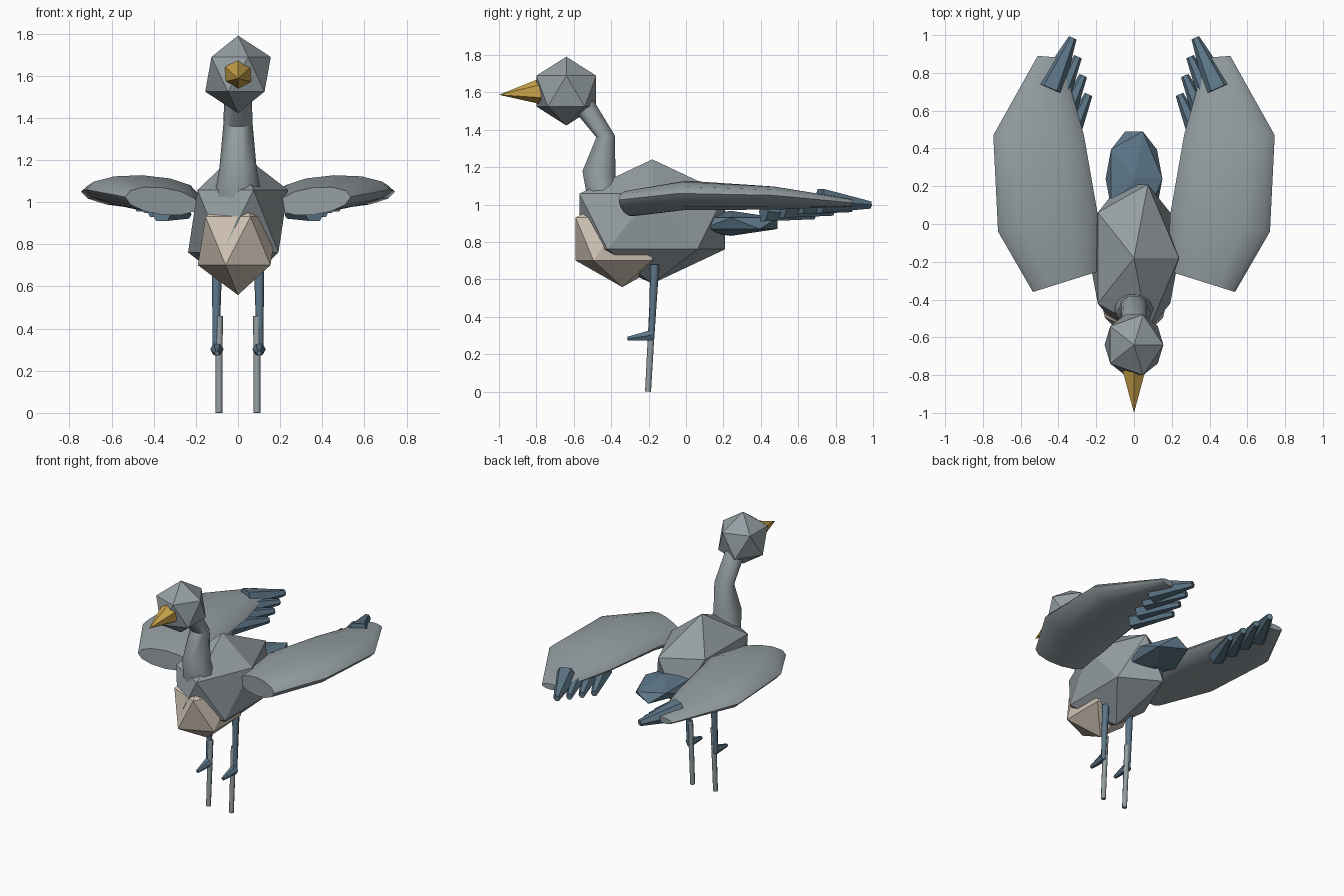
import bpy, bmesh, math
from mathutils import Vector

cube = bpy.data.objects.get("Cube")
if cube:
    bpy.data.objects.remove(cube, do_unlink=True)


def material(name, rgb):
    mat = bpy.data.materials.new(name)
    mat.use_nodes = True
    mat.diffuse_color = (*rgb, 1)
    mat.node_tree.nodes["Principled BSDF"].inputs["Base Color"].default_value = (*rgb, 1)
    return mat


GREY = material("feather grey", (0.30, 0.345, 0.365))
BLUE = material("slate blue", (0.11, 0.185, 0.25))
BEIGE = material("chest beige", (0.66, 0.57, 0.48))
YELLOW = material("beak yellow", (0.60, 0.37, 0.07))


def finish(bm, name, mat, smooth):
    bmesh.ops.recalc_face_normals(bm, faces=bm.faces)
    mesh = bpy.data.meshes.new(name)
    bm.to_mesh(mesh)
    bm.free()
    mesh.materials.append(mat)
    obj = bpy.data.objects.new(name, mesh)
    bpy.context.collection.objects.link(obj)
    if smooth:
        bpy.ops.object.select_all(action='DESELECT')
        obj.select_set(True)
        bpy.context.view_layer.objects.active = obj
        bpy.ops.object.shade_smooth_by_angle(angle=math.radians(50))
    return obj


def faceted_ball(name, mat, center, radii):
    """Twenty-sided ball stretched along each axis."""
    bm = bmesh.new()
    bmesh.ops.create_icosphere(bm, subdivisions=1, radius=1)
    for v in bm.verts:
        v.co = Vector(center) + Vector(a * b for a, b in zip(v.co, radii))
    return finish(bm, name, mat, False)


def loft(name, mat, rings, sides, smooth=True):
    """Skin elliptical rings, each given as (center, half width, half height)."""
    bm = bmesh.new()
    loops = []
    for center, wide, high in rings:
        angles = [2 * math.pi * i / sides for i in range(sides)]
        loops.append([bm.verts.new(Vector(center) + Vector(wide) * math.cos(a)
                                   + Vector(high) * math.sin(a)) for a in angles])
    for a, b in zip(loops, loops[1:]):
        for i in range(sides):
            j = (i + 1) % sides
            bm.faces.new((a[i], a[j], b[j], b[i]))
    bm.faces.new(loops[0])
    bm.faces.new(loops[-1])
    return finish(bm, name, mat, smooth)


def tapered_rod(name, mat, start, end, r1, r2, sides=8, smooth=True):
    axis = (Vector(end) - Vector(start)).normalized()
    ref = Vector((0, 0, 1)) if abs(axis.z) < 0.9 else Vector((0, 1, 0))
    side = axis.cross(ref).normalized()
    up = side.cross(axis)
    return loft(name, mat, [(start, side * r1, up * r1), (end, side * r2, up * r2)],
                sides, smooth)


# Body masses
faceted_ball("body", GREY, (0, -0.18, 0.91), (0.265, 0.458, 0.332))
faceted_ball("chest", BEIGE, (0, -0.34, 0.816), (0.213, 0.294, 0.257))
faceted_ball("tail", BLUE, (0, 0.24, 0.9), (0.168, 0.294, 0.067))
faceted_ball("head", GREY, (0, -0.64, 1.607), (0.174, 0.188, 0.184))

# Beak, a hexagonal spike with a corner on top
bm = bmesh.new()
base = [bm.verts.new((0.07 * math.sin(k * math.pi / 3), -0.775,
                      1.607 + 0.07 * math.cos(k * math.pi / 3))) for k in range(6)]
tip = bm.verts.new((0, -1, 1.587))
for k in range(6):
    bm.faces.new((base[k], base[(k + 1) % 6], tip))
bm.faces.new(base)
finish(bm, "beak", YELLOW, False)

# Curved neck
loft("neck", GREY, [
    ((0, -0.44, 1.04), (0.11, 0, 0), (0, 0.09, 0.02)),
    ((0, -0.465, 1.165), (0.088, 0, 0), (0, 0.093, -0.015)),
    ((0, -0.43, 1.365), (0.07, 0, 0), (0, 0.052, 0.005)),
    ((0, -0.56, 1.55), (0.063, 0, 0), (0, 0.052, 0.036)),
], 10)

for s, label in ((1, "left"), (-1, "right")):
    # Swept-back wing
    loft(label + "_wing", GREY, [
        ((s * 0.36, -0.305, 1.005), (s * 0.175, -0.055, 0.02), (0, 0, 0.065)),
        ((s * 0.455, 0.0, 1.05), (s * 0.265, -0.04, 0.01), (0, 0, 0.078)),
        ((s * 0.505, 0.47, 1.035), (s * 0.24, 0, 0.015), (0, 0, 0.062)),
        ((s * 0.445, 0.885, 1.01), (s * 0.065, 0.005, 0), (0, 0, 0.02)),
    ], 12)

    # Wing tip feathers, stepping inward and down
    for k in range(4):
        tip = Vector((s * (0.325 - 0.028 * k), 0.985 - 0.1 * k, 0.998 - 0.019 * k))
        root = tip + Vector((s * 0.12, -0.27, 0.022))
        tapered_rod(f"{label}_feather_{k + 1}", BLUE, root, tip,
                    0.075 if k == 0 else 0.06, 0.022, 6)

    # Leg, shank and forward spur
    tapered_rod(label + "_leg", BLUE, (s * 0.1, -0.167, 0.68), (s * 0.105, -0.185, 0.28),
                0.024, 0.015)
    tapered_rod(label + "_shank", GREY, (s * 0.09, -0.178, 0.46), (s * 0.09, -0.203, 0),
                0.018, 0.016)
    tapered_rod(label + "_spur", BLUE, (s * 0.1, -0.185, 0.302), (s * 0.1, -0.313, 0.283),
                0.032, 0.012, 6, False)
